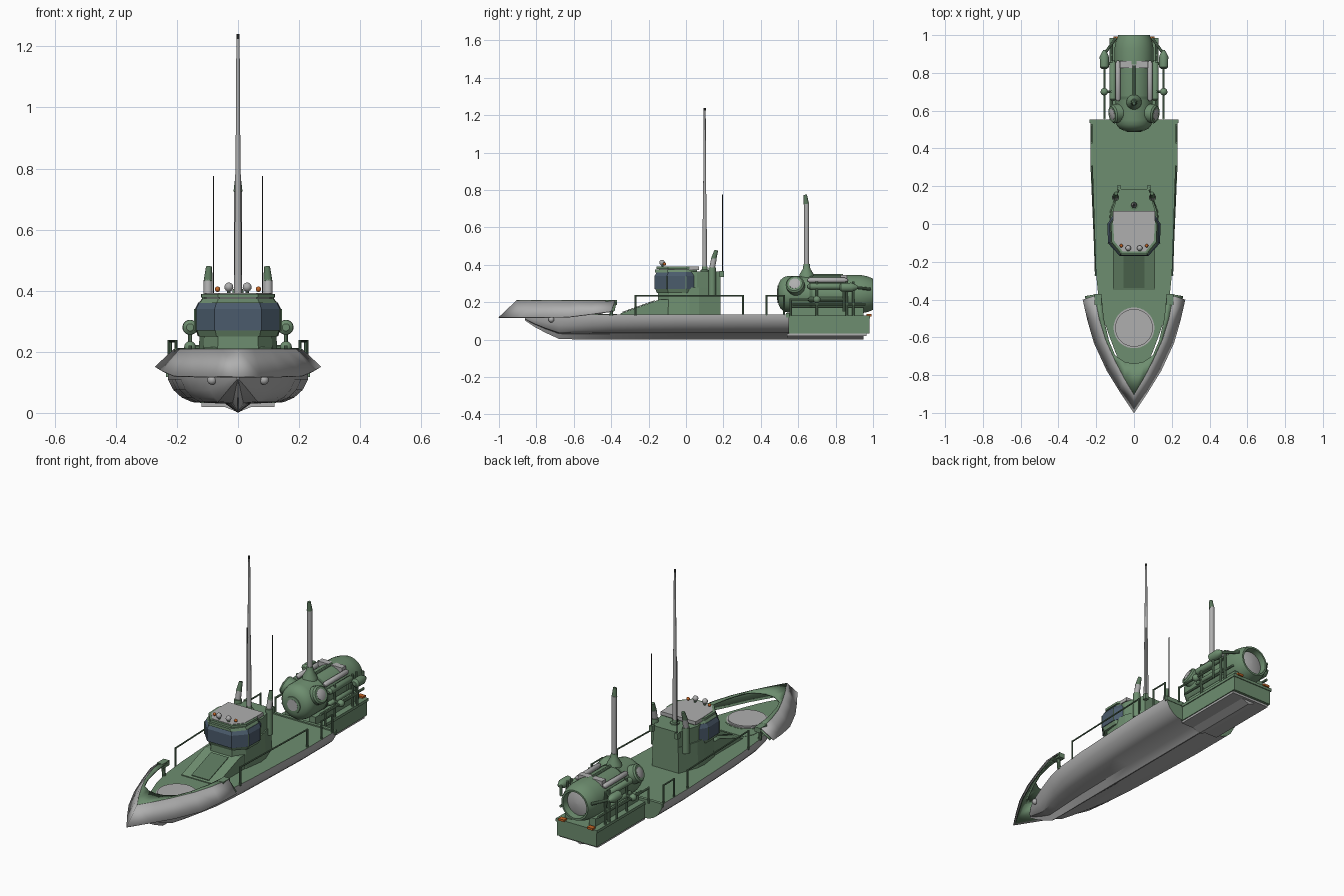
import bpy, bmesh, math
from mathutils import Vector

if "Cube" in bpy.data.objects:
    bpy.data.objects.remove(bpy.data.objects["Cube"])


def mat(name, r, g, b):
    m = bpy.data.materials.new(name)
    m.diffuse_color = (r, g, b, 1)
    m.use_nodes = True
    m.node_tree.nodes["Principled BSDF"].inputs["Base Color"].default_value = m.diffuse_color
    return m


GREEN = mat("sea_green", .155, .27, .16)
DKGREEN = mat("dark_green", .10, .18, .105)
GREY = mat("light_grey", .43, .43, .43)
GLASS = mat("blue_glass", .07, .105, .15)
ORANGE = mat("orange", .55, .13, .02)
BLACK = mat("charcoal", .05, .055, .05)


def finish(name, bm, *mats, smooth=35, rule=None):
    bmesh.ops.recalc_face_normals(bm, faces=bm.faces)
    if rule:
        for f in bm.faces:
            f.material_index = rule(f)
    me = bpy.data.meshes.new(name)
    bm.to_mesh(me)
    bm.free()
    for m in mats:
        me.materials.append(m)
    if smooth:
        me.shade_smooth()
        me.set_sharp_from_angle(angle=math.radians(smooth))
    ob = bpy.data.objects.new(name, me)
    bpy.context.collection.objects.link(ob)
    return ob


def loft(name, rings, *mats, closed=True, caps=True, smooth=35, rule=None):
    bm = bmesh.new()
    vs = [[bm.verts.new(p) for p in r] for r in rings]
    n = len(rings[0])
    for a, b in zip(vs, vs[1:]):
        for i in range(n if closed else n - 1):
            j = (i + 1) % n
            bm.faces.new((a[i], a[j], b[j], b[i]))
    if caps:
        bm.faces.new(vs[0])
        bm.faces.new(vs[-1])
    bmesh.ops.remove_doubles(bm, verts=bm.verts, dist=1e-5)
    return finish(name, bm, *mats, smooth=smooth, rule=rule)


def lathe(name, origin, axis, prof, m, n=24):
    """Solid of revolution, prof = (distance along axis, radius)."""
    q = Vector(axis).to_track_quat('Z', 'Y')
    o = Vector(origin)
    rings = [[o + q @ Vector((r * math.cos(t), r * math.sin(t), d))
              for t in (2 * math.pi * (i + .5) / n for i in range(n))] for d, r in prof]
    return loft(name, rings, m)


def rod(name, a, b, r, m=GREEN, r2=None, n=10):
    d = Vector(b) - Vector(a)
    return lathe(name, a, d, [(0, r), (d.length, r if r2 is None else r2)], m, n)


def ball(name, c, r, m):
    prof = [(-r * math.cos(t), max(r * math.sin(t), r * .02)) for t in (math.pi * i / 8 for i in range(9))]
    return lathe(name, c, (0, 0, 1), prof, m, 14)


def box(name, x0, x1, y0, y1, z0, z1, m):
    return loft(name, [[(x0, y0, z), (x1, y0, z), (x1, y1, z), (x0, y1, z)] for z in (z0, z1)], m, smooth=0)


def sym(half):
    """Mirror a half outline of (x, y) into a closed one."""
    return half + [(-x, y) for x, y in reversed(half)]


def prism(name, layers, m):
    """Stack of symmetric outlines: (half outline, z)."""
    return loft(name, [[(x, y, z) for x, y in sym(h)] for h, z in layers], m, smooth=0)


# hull: half section scaled along the length; deck faces green
section = [(1, .135), (1, .11), (.92, .075), (.8, .05), (.65, .035), (.18, .03), (.015, .002)]
stations = [(.55, .23, 1), (.3, .23, 1), (0, .217, 1), (-.2, .207, 1), (-.4, .187, 1), (-.5, .163, 1),
            (-.6, .128, 1), (-.68, .098, .98), (-.75, .068, .74), (-.81, .038, .5), (-.86, .004, .25)]
loft("hull", [[(x, y, z) for x, y, z in
               [(w * px, y, .135 - (.135 - pz) * k) for px, pz in section] +
               [(-w * px, y, .135 - (.135 - pz) * k) for px, pz in reversed(section)]]
              for y, w, k in stations], GREY, GREEN,
     rule=lambda f: 1 if f.normal.z > .9 or f.normal.y > .9 else 0)

# stern platform with grey bottom and keel
box("stern_platform", -.125, .125, .54, .98, .032, .115, GREEN)
box("stern_platform_lip", -.13, .13, .54, .985, .112, .128, GREEN)
box("stern_bottom", -.12, .12, .54, .965, .02, .033, GREY)
loft("stern_keel", [[(-.05, y, .022), (.05, y, .022), (0, y, .002)] for y in (.54, .95)], GREY, smooth=0)
box("deck_stern_edge", -.235, .235, .535, .553, .118, .142, GREEN)

# bow shield: sloped grey shell, green rim on top, hatch inside
top = [(0, -.905), (.05, -.82), (.10, -.725), (.15, -.615), (.185, -.5), (.208, -.38)]
out = [(0, -1, .118), (.075, -.885, .118), (.143, -.775, .118), (.21, -.63, .12), (.245, -.51, .135), (.27, -.4, .15)]
inn = [(0, -.74), (.05, -.73), (.1, -.695), (.132, -.62), (.16, -.5), (.172, -.38)]


def both(a):
    return [(-p[0],) + tuple(p[1:]) for p in reversed(a[1:])] + [tuple(p) for p in a]


def shell(name, a, b, m, thick):
    ob = loft(name, [both(a), both(b)], m, closed=False, caps=False, smooth=30)
    mod = ob.modifiers.new("thickness", 'SOLIDIFY')
    mod.thickness = thick
    mod.offset = 0


shell("bow_shield", [(x, y, .208) for x, y in top], out, GREY, .005)
shell("bow_shield_lining", [(x * .97, y + .008, .204) for x, y in top],
      [(x * .96, y + .018, z + .004) for x, y, z in out], GREEN, .004)
shell("bow_rim", [(x, y, .207) for x, y in top], [(x, y, .207) for x, y in inn], GREEN, .008)
lathe("bow_hatch", (0, -.55, .13), (0, 0, 1), [(0, .108), (.01, .108), (.01, .1), (.018, .1)], GREY, 32)
lathe("bow_hatch_ring", (0, -.55, .13), (0, 0, 1), [(0, .115), (.008, .115)], GREEN, 32)
prism("bow_deck_plate", [([(.09, -.64), (.13, -.55), (.13, -.42), (.1, -.37)], z) for z in (.13, .137)], GREEN)

# superstructure: sloped front, body, bridge band, roof
loft("front_slope", [[(-x, -.35, .13), (-x, -.35, .14), (-x, -.14, .215), (-x, .0, .215), (-x, .0, .13)]
                     for x in (-.11, .11)], GREEN, smooth=0)
loft("ramp_plate", [[(x, -.34, .145), (x, -.34, .149), (x, -.165, .2115), (x, -.165, .2075)]
                    for x in (-.055, .055)], DKGREEN, smooth=0)
body = [(.065, -.15), (.11, -.09), (.125, .02), (.12, .07), (.08, .185)]
prism("cabin_body", [([(x * 1.05, y) for x, y in body], .13), (body, .28)], GREEN)
prism("cabin_rear", [([(.1, -.05), (.115, .06), (.078, .185)], z) for z in (.27, .365)], GREEN)
win = [(.075, -.165), (.135, -.1), (.138, .0), (.1, .06)]
small = [(x * .94, y * .94) for x, y in win]
prism("bridge_sill", [(small, .25), (win, .272)], GREEN)
prism("bridge_windows", [([(x * 1.02, y * 1.02) for x, y in win], .27), ([(x * 1.02, y * 1.02) for x, y in win], .34),
                         (small, .362)], GLASS)
prism("bridge_top", [([(x * .93, y) for x, y in win], .36), ([(x * .85, y) for x, y in win], .375)], GREEN)
prism("roof_rim", [([(x * .88, y * .95) for x, y in win], z) for z in (.378, .39)], GREEN)
roof = [(.06, -.145), (.105, -.09), (.11, .0), (.11, .07)]
prism("roof_panel", [(roof, .372), (roof, .392)], GREY)
for s in (-1, 1):
    for i, (a, b) in enumerate(zip(win, win[1:])):
        rod("window_frame", (s * b[0] * 1.02, b[1] * 1.02, .27), (s * b[0] * 1.02, b[1] * 1.02, .34), .003, GREEN, n=6)

# main mast
lathe("mast_base", (0, .1, .36), (0, 0, 1), [(0, .024), (.012, .024), (.015, .016), (.03, .015)], GREEN, 16)
rod("mast_lower", (0, .1, .37), (0, .1, .78), .0135, GREY, .0095, 12)
rod("mast_upper", (0, .1, .78), (0, .1, 1.225), .0085, GREY, .0055, 12)
rod("mast_tip", (0, .1, 1.225), (0, .1, 1.24), .006, BLACK)

for s in (-1, 1):
    # exhaust stacks, whip antennas, roof lamps
    rod("exhaust_base", (s * .098, .14, .24), (s * .098, .14, .385), .02, GREEN, n=14)
    rod("exhaust_stack", (s * .098, .14, .385), (s * .098, .15, .435), .015, GREY, n=14)
    rod("exhaust_tip", (s * .098, .148, .43), (s * .095, .162, .478), .015, DKGREEN, .01, 14)
    box("antenna_bracket", s * .08 - .01, s * .08 + .01, .18, .204, .335, .368, GREEN)
    rod("whip_antenna", (s * .08, .195, .36), (s * .08, .195, .775), .0022, BLACK, n=6)
    rod("lamp_foot", (s * .03, -.125, .385), (s * .03, -.125, .405), .006, GREEN)
    ball("roof_lamp", (s * .03, -.128, .412), .015, GREY)
    ball("orange_lamp", (s * .067, -.115, .405), .009, ORANGE)
    # deck rails
    for y0, y1, x0, x1 in ((-.27, .305, .203, .222), (.43, .525, .225, .225)):
        rod("deck_rail", (s * x0, y0, .235), (s * x1, y1, .235), .0045, DKGREEN, n=8)
        for x, y in ((x0, y0), (x1, y1)):
            rod("rail_post", (s * x, y, .13), (s * x, y, .238), .0055, DKGREEN, n=8)
    # bow fittings
    ball("bow_lamp", (s * .085, -.72, .108), .016, GREY)
    box("shield_end", s * .19 - .018, s * .19 + .018, -.43, -.37, .185, .212, GREEN)
    rod("shield_strut", (s * .185, -.4, .13), (s * .19, -.4, .19), .01, GREEN)
    # stern lights
    box("stern_light", s * .09 - .018, s * .09 + .018, .965, .993, .125, .137, ORANGE)

# submersible carried on the stern
C = .243
lathe("pod_hull", (0, 0, C), (0, 1, 0),
      [(.492, .03), (.495, .055), (.505, .077), (.525, .093), (.55, .099), (.84, .099), (.845, .104),
       (.93, .104), (.97, .096), (1, .084), (1, .074), (.965, .07), (.965, .002)], GREEN, 32)
lathe("pod_rear_window", (0, .955, C), (0, 1, 0), [(0, .066), (.014, .066), (.022, .04), (.025, .002)], GREY, 24)
lathe("pod_band", (0, .66, C), (0, 1, 0), [(0, .1), (0, .102), (.015, .102), (.015, .1)], DKGREEN, 32)
lathe("nose_ring", (0, .51, C), (0, -1, 0), [(0, .05), (.02, .046), (.022, .034)], GREEN, 20)
lathe("nose_porthole", (0, .51, C), (0, -1, 0), [(0, .034), (.023, .032)], GREY, 20)
# snorkel tower
lathe("snorkel_base", (0, .645, .325), (0, 0, 1), [(0, .042), (.025, .038), (.055, .02), (.08, .017)], GREEN, 20)
rod("snorkel_tube", (0, .645, .4), (0, .645, .73), .0135, GREY, n=16)
rod("snorkel_head", (0, .643, .725), (0, .638, .775), .015, DKGREEN, .009, 16)
rod("pod_spine", (0, .67, .343), (0, .84, .343), .009, GREEN)
box("pod_top_panel", -.075, .075, .825, .862, .31, .346, GREY)
for s in (-1, 1):
    # side porthole
    d = (s * .85, -.15, .42)
    lathe("side_porthole_ring", (s * .065, .59, .275), d, [(0, .05), (.05, .05), (.058, .042), (.058, .03)], GREEN, 20)
    lathe("side_porthole", (s * .065, .59, .275), d, [(0, .031), (.059, .03), (.064, .015)], GREY, 20)
    # tanks along the flank
    for x, z, m, r in ((.085, .318, GREY, .014), (.112, .285, GREEN, .018), (.112, .215, GREEN, .013)):
        lathe("flank_tank", (s * x, .65, z), (0, 1, 0),
              [(0, r * .4), (.012, r), (.2, r), (.215, r * .4)], m, 12)
    # outboard thruster with arm
    lathe("thruster", (s * .157, .82, .28), (0, 1, 0),
          [(0, .012), (.01, .024), (.065, .025), (.085, .016), (.1, .006)], GREEN, 16)
    rod("thruster_arm", (s * .157, .9, .28), (s * .095, .985, .27), .008)
    rod("thruster_bracket", (s * .09, .85, .28), (s * .15, .85, .28), .009)
    rod("side_rod", (s * .157, .56, .215), (s * .157, .84, .215), .006)
    rod("side_rod_post", (s * .157, .845, .15), (s * .157, .845, .28), .007)
    rod("side_rod_link", (s * .12, .7, .215), (s * .157, .7, .215), .007)
    rod("side_rod_foot", (s * .157, .56, .13), (s * .157, .56, .22), .006)
    ball("side_rod_joint", (s * .157, .7, .215), .02, GREEN)
    # cradle
    for y in (.7, .86, .895):
        rod("cradle_post", (s * .118, y, .12), (s * .118, y, .31), .007)
    rod("cradle_beam", (s * .118, .57, .19), (s * .118, .96, .19), .007)
    box("cradle_rail", s * .075 - .02, s * .075 + .02, .56, .95, .12, .172, GREEN)
